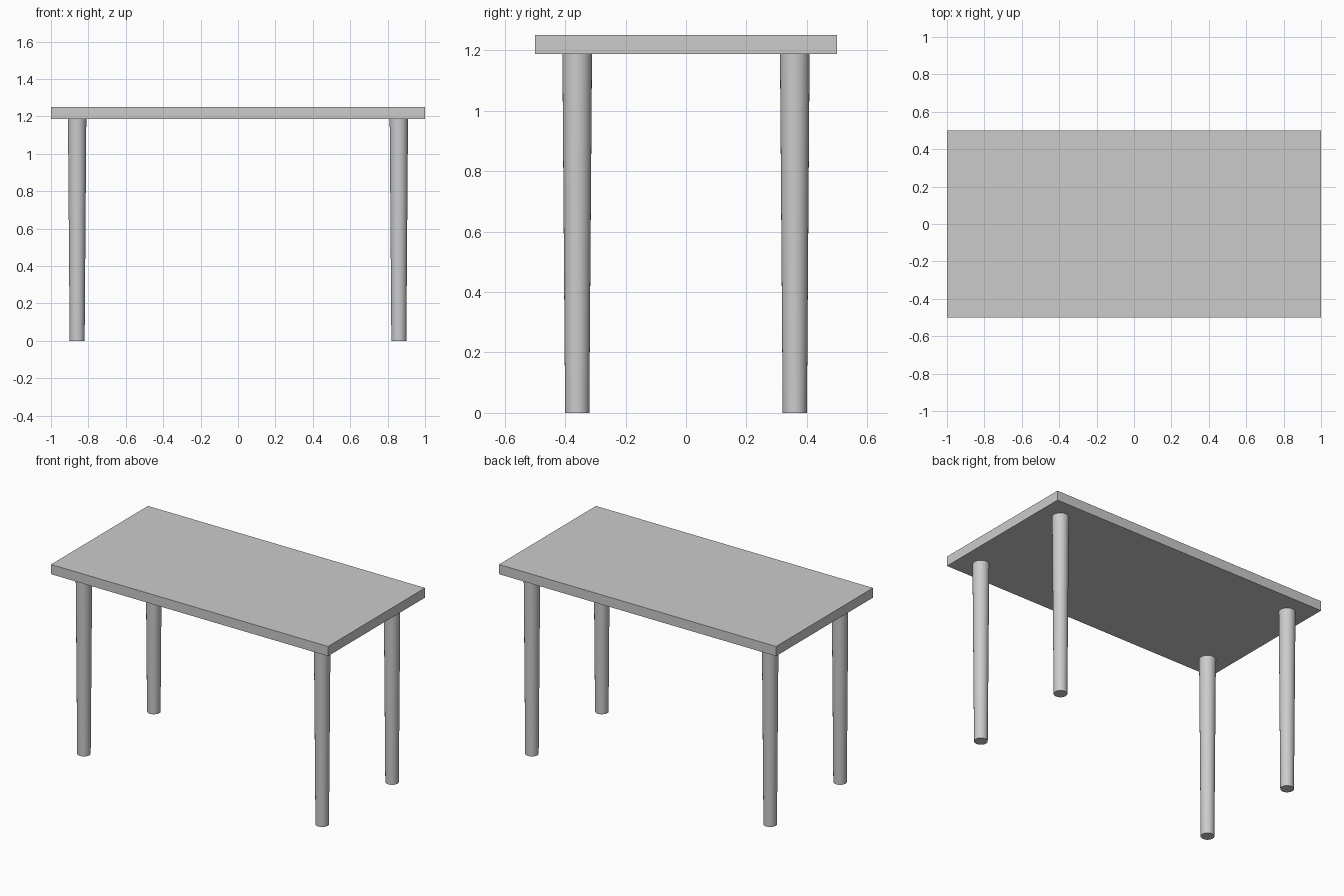
import bpy

if "Cube" in bpy.data.objects:
    bpy.data.objects.remove(bpy.data.objects["Cube"])

TOP_Z, UNDER_Z = 1.25, 1.187
LEG_X, LEG_Y = 0.86, 0.36

# Rectangular slab top
bpy.ops.mesh.primitive_cube_add(size=1, location=(0, 0, (TOP_Z + UNDER_Z) / 2))
top = bpy.context.object
top.name = "table_top"
top.scale = (2, 1, TOP_Z - UNDER_Z)
bpy.ops.object.transform_apply(location=False, rotation=False, scale=True)


# Round legs, tapering slightly towards the floor
def add_leg(name, x, y):
    bpy.ops.mesh.primitive_cone_add(vertices=32, radius1=0.04, radius2=0.049,
                                    depth=UNDER_Z, location=(x, y, UNDER_Z / 2))
    bpy.context.object.name = name
    bpy.ops.object.shade_smooth_by_angle()


for depth_name, sy in (("front", -1), ("back", 1)):
    for side_name, sx in (("left", -1), ("right", 1)):
        add_leg(f"{depth_name}_{side_name}_leg", sx * LEG_X, sy * LEG_Y)
